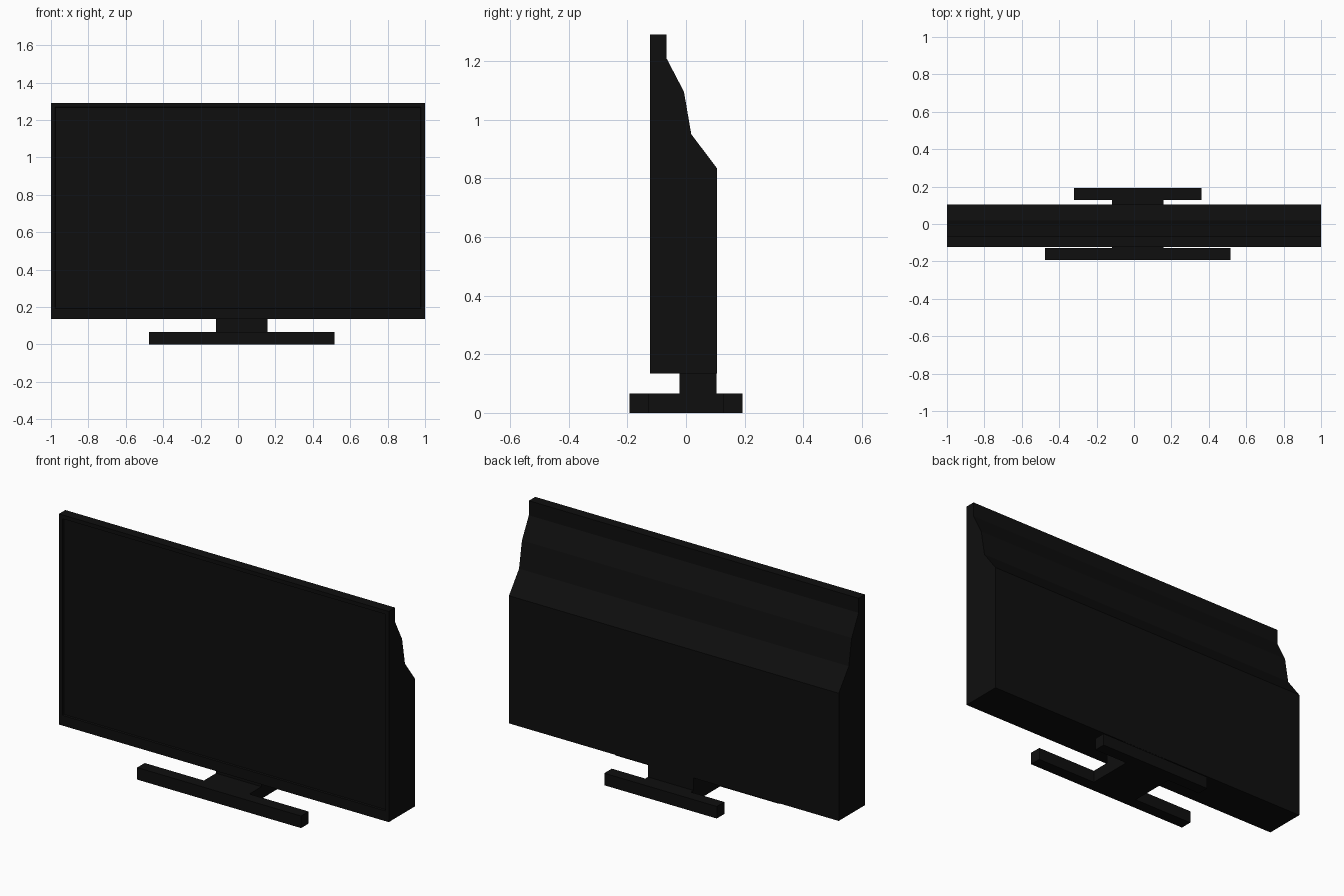
import bpy, bmesh

old = bpy.data.objects.get("Cube")
if old:
    bpy.data.objects.remove(old, do_unlink=True)


def material(name, colour):
    mat = bpy.data.materials.new(name)
    mat.use_nodes = True
    mat.diffuse_color = colour
    mat.node_tree.nodes["Principled BSDF"].inputs["Base Color"].default_value = colour
    return mat


black = material("near black plastic", (0.0045, 0.0045, 0.0045, 1))


def finish(name, bm):
    bmesh.ops.recalc_face_normals(bm, faces=bm.faces)
    mesh = bpy.data.meshes.new(name)
    bm.to_mesh(mesh)
    bm.free()
    mesh.materials.append(black)
    obj = bpy.data.objects.new(name, mesh)
    bpy.context.collection.objects.link(obj)
    return obj


def prism(name, outline, offset, recess=None):
    """Extrude a flat outline along offset; optionally recess the front face."""
    bm = bmesh.new()
    face = bm.faces.new([bm.verts.new(p) for p in outline])
    out = bmesh.ops.extrude_face_region(bm, geom=[face])
    moved = [g for g in out["geom"] if isinstance(g, bmesh.types.BMVert)]
    bmesh.ops.translate(bm, verts=moved, vec=offset)
    bmesh.ops.recalc_face_normals(bm, faces=bm.faces)
    if recess:
        border, depth = recess
        front = min(bm.faces, key=lambda f: f.calc_center_median().y)
        bmesh.ops.inset_region(bm, faces=[front], thickness=border)
        # Wider bezel along the bottom edge
        low = min(v.co.z for v in front.verts)
        for v in front.verts:
            if v.co.z < low + 0.01:
                v.co.z += 0.035
        bmesh.ops.inset_region(bm, faces=[front], thickness=0.004, depth=-depth)
    return finish(name, bm)


# Television body: side profile with a stepped sloping back
profile = [(-0.122, 0.135), (0.105, 0.135), (0.105, 0.835), (0.018, 0.95),
           (-0.007, 1.095), (-0.067, 1.21), (-0.067, 1.29), (-0.122, 1.29)]
prism("screen_body", [(-1, y, z) for y, z in profile], (2, 0, 0), recess=(0.03, 0.008))

# Stand foot: one I-shaped plate, mirrored about its own centre line
centre = 0.02
half = [(0.497, -0.192), (0.497, -0.127), (0.138, -0.127),
        (0.138, 0.127), (0.341, 0.127), (0.341, 0.192)]
outline = [(centre + x, y, 0) for x, y in half]
outline += [(centre - x, y, 0) for x, y in reversed(half)]
prism("stand_foot", outline, (0, 0, 0.066))

# Neck joining the foot to the body
neck = [(centre + x, y, 0.06) for x, y in
        [(-0.138, -0.022), (0.138, -0.022), (0.138, 0.104), (-0.138, 0.104)]]
prism("stand_neck", neck, (0, 0, 0.08))
